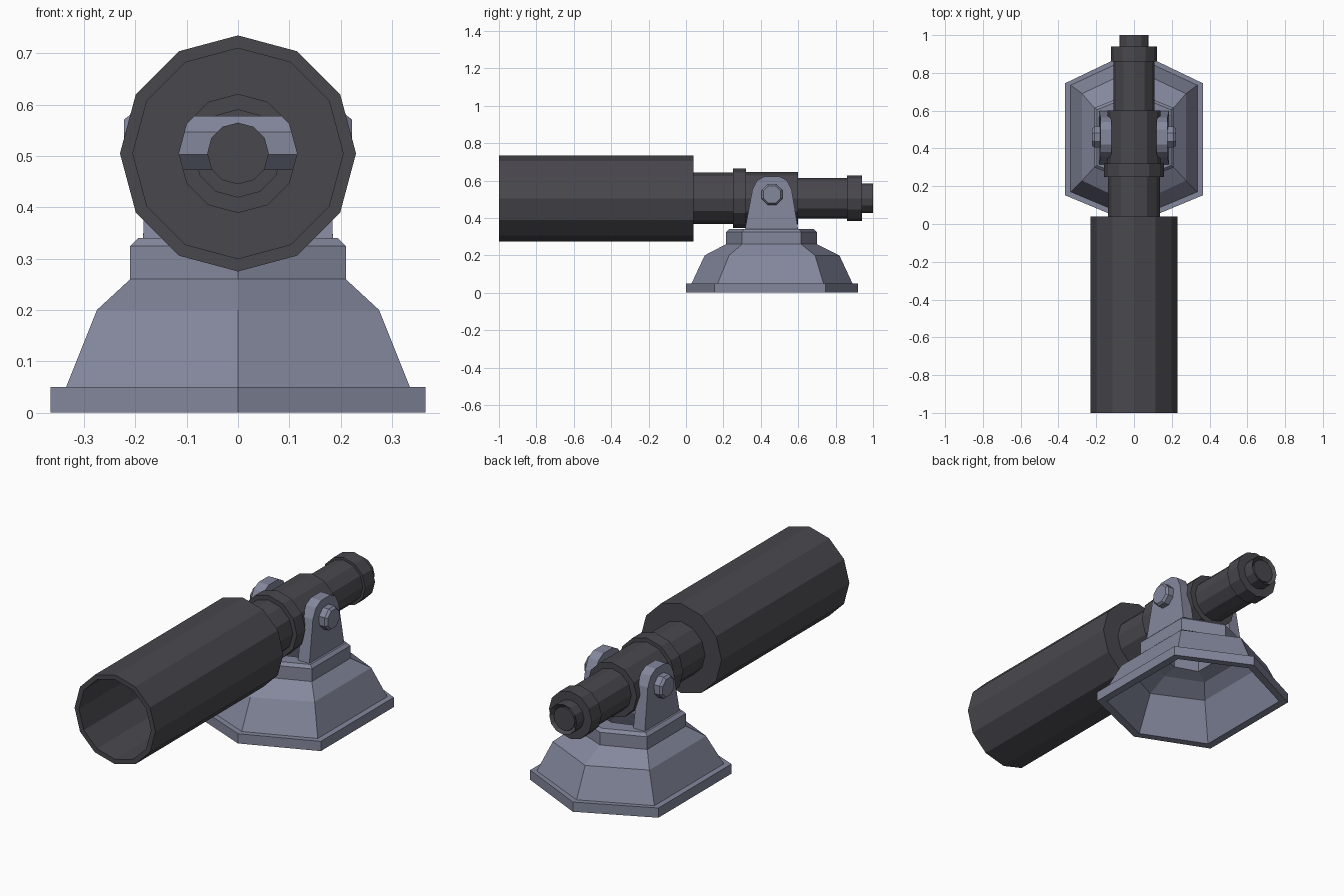
import bpy, bmesh, math

if "Cube" in bpy.data.objects:
    bpy.data.objects.remove(bpy.data.objects["Cube"])


def material(name, rgb):
    m = bpy.data.materials.new(name)
    m.diffuse_color = (*rgb, 1)
    m.use_nodes = True
    m.node_tree.nodes["Principled BSDF"].inputs["Base Color"].default_value = m.diffuse_color
    return m


STEEL = material("blue grey steel", (0.23, 0.245, 0.335))
DARK = material("dark gunmetal", (0.066, 0.063, 0.074))


def make(name, bm, mat):
    bmesh.ops.recalc_face_normals(bm, faces=bm.faces)
    me = bpy.data.meshes.new(name)
    bm.to_mesh(me)
    bm.free()
    me.materials.append(mat)
    ob = bpy.data.objects.new(name, me)
    bpy.context.collection.objects.link(ob)
    return ob


def loft(name, rings, mat, closed=False):
    """Skin equal-length rings; cap the ends or join last ring to first."""
    bm = bmesh.new()
    vs = [[bm.verts.new(p) for p in r] for r in rings]
    n = len(vs[0])
    pairs = list(zip(vs, vs[1:])) + ([(vs[-1], vs[0])] if closed else [])
    for a, b in pairs:
        for i in range(n):
            j = (i + 1) % n
            bm.faces.new((a[i], a[j], b[j], b[i]))
    if not closed:
        bm.faces.new(vs[0])
        bm.faces.new(vs[-1])
    return make(name, bm, mat)


def ring_y(y, r, z=0.505, n=12):
    return [(r * math.cos(2 * math.pi * i / n), y, z + r * math.sin(2 * math.pi * i / n))
            for i in range(n)]


def ring_x(x, r, y=0.46, z=0.525, n=8):
    return [(x, y + r * math.cos(2 * math.pi * (i + .5) / n),
             z + r * math.sin(2 * math.pi * (i + .5) / n)) for i in range(n)]


# stepped hollow barrel: outside from muzzle to breech, then the bore back out
profile = [(-1, .23), (.04, .23), (.04, .137), (.25, .137), (.25, .16), (.32, .16),
           (.32, .14), (.60, .14), (.60, .109), (.86, .109), (.86, .122), (.94, .122),
           (.94, .078), (1, .078), (.98, .06), (.92, .06), (.92, .085), (.58, .085),
           (.58, .115), (.02, .115), (.02, .205), (-1, .205)]
loft("barrel", [ring_y(y, r) for y, r in profile], DARK, closed=True)
loft("breech_rod", [ring_y(.36, .06), ring_y(.99, .06)], DARK)


# hexagonal hollow pedestal: half width, front tip, front corner, rear corner, rear tip
def hexagon(z, x, y0, y1, y2, y3):
    return [(0, y0, z), (x, y1, z), (x, y2, z), (0, y3, z), (-x, y2, z), (-x, y1, z)]


base = [(0, .365, 0, .152, .745, .92), (.05, .365, 0, .152, .745, .92),
        (.05, .335, .03, .17, .735, .89), (.20, .275, .10, .23, .69, .82),
        (.26, .21, .215, .30, .615, .70), (.325, .21, .215, .30, .615, .70),
        (.34, .195, .23, .31, .605, .685),
        (.34, .12, .31, .35, .565, .605), (.26, .12, .31, .35, .565, .605),
        (.24, .19, .235, .315, .60, .68),
        (.19, .25, .125, .245, .675, .795), (.0, .325, .04, .18, .725, .88)]
loft("pedestal", [hexagon(*b) for b in base], STEEL, closed=True)

# bracket arms with rounded tops, one on each side
arm = [(.315, .335), (.355, .55), (.38, .60), (.42, .622), (.50, .622),
       (.54, .60), (.565, .55), (.60, .335)]
for s, side in ((-1, "left"), (1, "right")):
    loft(side + "_bracket", [[(s * (.12 if k == 0 else (.185 if z < .4 else .178)), y, z)
                              for y, z in arm] for k in (0, 1)], STEEL)
    # pivot collar and bolt head
    loft(side + "_pivot_head", [ring_x(s * .17, .06), ring_x(s * .21, .06),
                                ring_x(s * .222, .05)], STEEL)

# pivot axle crossing the bore
loft("pivot_axle", [ring_x(-.18, .057), ring_x(.18, .057)], STEEL)
